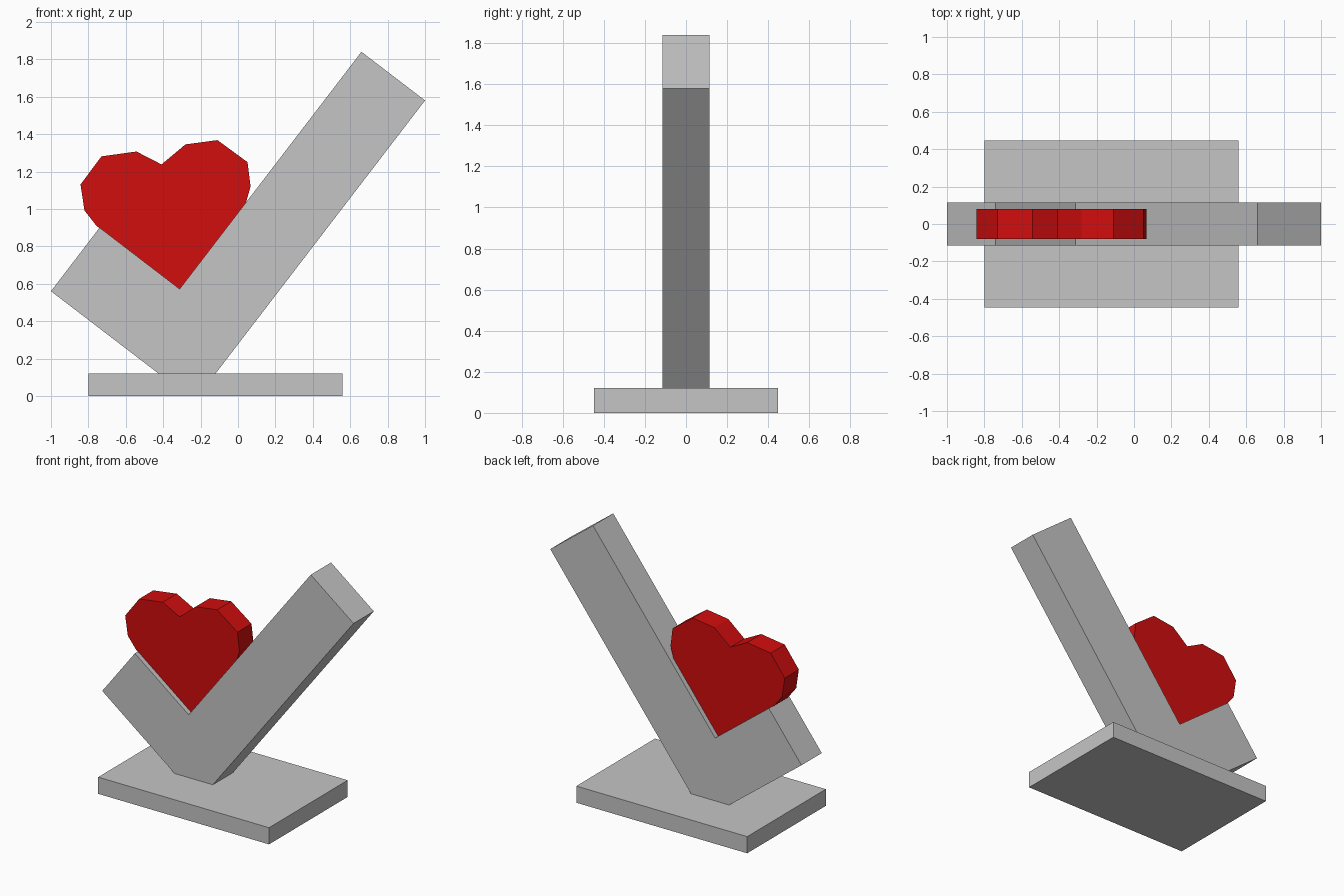
import bpy, bmesh

if "Cube" in bpy.data.objects:
    bpy.data.objects.remove(bpy.data.objects["Cube"])


def material(name, rgb):
    m = bpy.data.materials.new(name)
    m.diffuse_color = (*rgb, 1)
    m.use_nodes = True
    m.node_tree.nodes["Principled BSDF"].inputs["Base Color"].default_value = m.diffuse_color
    return m


def extrude_profile(name, points, half_depth, mat):
    """Extrude an x/z outline symmetrically along y."""
    bm = bmesh.new()
    face = bm.faces.new([bm.verts.new((x, -half_depth, z)) for x, z in points])
    new = bmesh.ops.extrude_face_region(bm, geom=[face])["geom"]
    bmesh.ops.translate(bm, vec=(0, 2 * half_depth, 0),
                        verts=[v for v in new if isinstance(v, bmesh.types.BMVert)])
    bmesh.ops.recalc_face_normals(bm, faces=bm.faces)
    mesh = bpy.data.meshes.new(name)
    bm.to_mesh(mesh)
    bm.free()
    mesh.materials.append(mat)
    obj = bpy.data.objects.new(name, mesh)
    bpy.context.collection.objects.link(obj)
    return obj


grey = material("grey", (0.56, 0.56, 0.56))
red = material("red", (0.64, 0.004, 0.004))

# Flat pedestal
extrude_profile("base", [(-0.8, 0), (0.56, 0), (0.56, 0.12), (-0.8, 0.12)], 0.447, grey)

# Tick-shaped stand, cut flat where it meets the base
extrude_profile("check_mark", [
    (-1, 0.56), (-0.425, 0.12), (-0.12, 0.12), (1, 1.58),
    (0.66, 1.84), (-0.312, 0.572), (-0.74, 0.9)], 0.115, grey)

# Low-poly heart resting in the crook of the tick
extrude_profile("heart", [
    (-0.312, 0.572), (0.043, 1.035), (0.067, 1.12), (0.051, 1.25),
    (-0.11, 1.368), (-0.281, 1.345), (-0.409, 1.238), (-0.543, 1.307),
    (-0.73, 1.281), (-0.842, 1.131), (-0.821, 0.992), (-0.757, 0.91)], 0.08, red)
